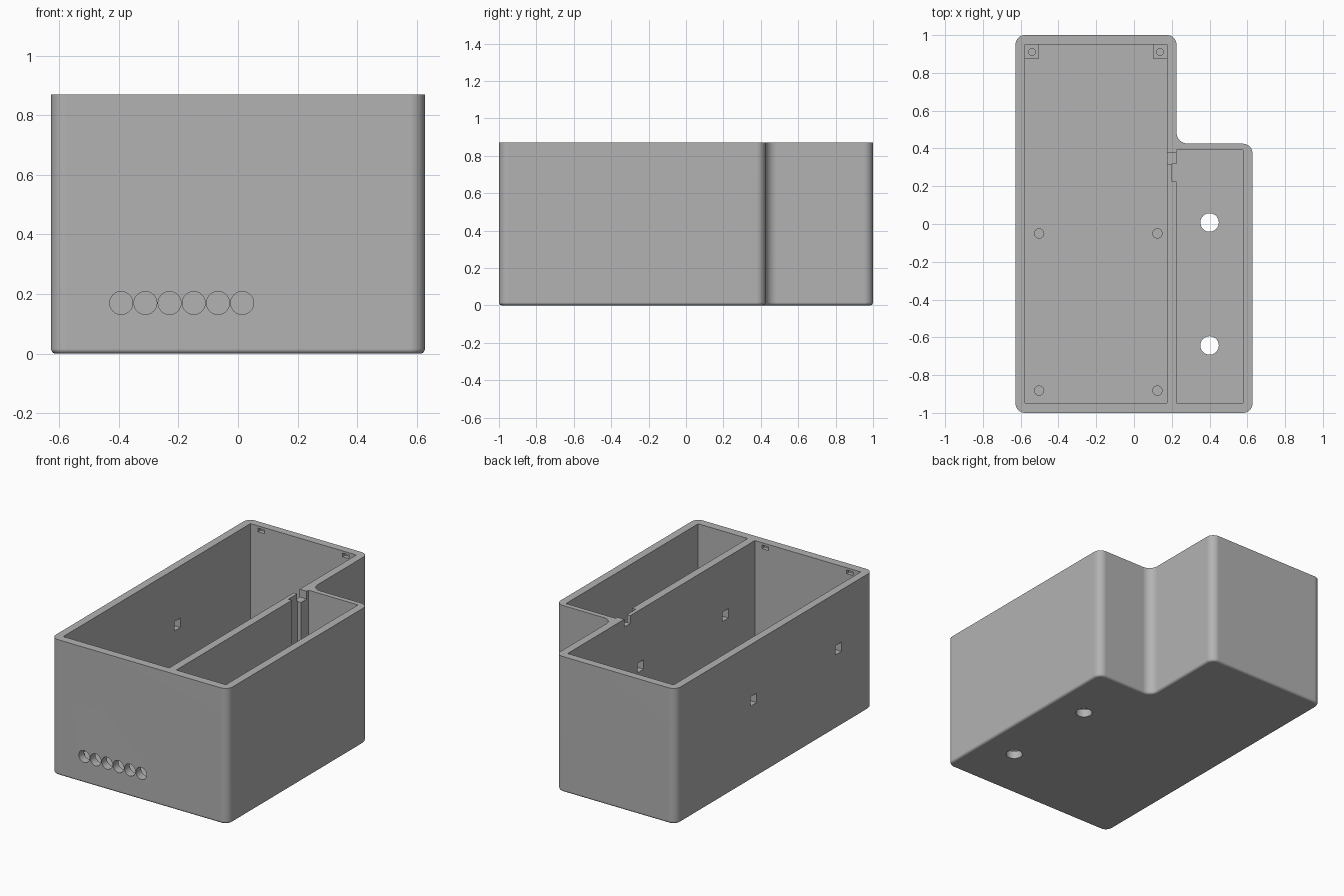
import bpy, bmesh
from math import cos, sin, pi, radians
from mathutils import Vector, Matrix

cube = bpy.data.objects.get("Cube")
if cube:
    bpy.data.objects.remove(cube, do_unlink=True)

grey = bpy.data.materials.new("plain grey")
grey.use_nodes = True
grey.diffuse_color = (0.45, 0.45, 0.45, 1)
grey.node_tree.nodes["Principled BSDF"].inputs["Base Color"].default_value = (0.45, 0.45, 0.45, 1)

HEIGHT, FLOOR, WALL = 0.87, 0.05, 0.05
LEFT, RIGHT, STEP_X, STEP_Y = -0.627, 0.627, 0.225, 0.425


def finish(name, bm):
    bmesh.ops.recalc_face_normals(bm, faces=bm.faces)
    mesh = bpy.data.meshes.new(name)
    bm.to_mesh(mesh)
    bm.free()
    mesh.materials.append(grey)
    obj = bpy.data.objects.new(name, mesh)
    bpy.context.collection.objects.link(obj)
    return obj


def box(name, x0, x1, y0, y1, z0, z1):
    bm = bmesh.new()
    bmesh.ops.create_cube(bm, size=1)
    bmesh.ops.scale(bm, vec=(x1 - x0, y1 - y0, z1 - z0), verts=bm.verts)
    bmesh.ops.translate(bm, vec=((x0 + x1) / 2, (y0 + y1) / 2, (z0 + z1) / 2), verts=bm.verts)
    return finish(name, bm)


def cylinder(name, centre, radius, depth, axis="Z"):
    bm = bmesh.new()
    bmesh.ops.create_cone(bm, cap_ends=True, segments=32, radius1=radius, radius2=radius, depth=depth)
    if axis == "Y":
        bmesh.ops.rotate(bm, matrix=Matrix.Rotation(pi / 2, 3, "X"), verts=bm.verts)
    bmesh.ops.translate(bm, vec=centre, verts=bm.verts)
    return finish(name, bm)


def cut(target, cutter):
    mod = target.modifiers.new("cut", "BOOLEAN")
    mod.operation, mod.solver, mod.object = "DIFFERENCE", "EXACT", cutter
    bpy.context.view_layer.objects.active = target
    bpy.ops.object.modifier_apply(modifier=mod.name)
    bpy.data.objects.remove(cutter, do_unlink=True)


def smooth(obj):
    bpy.ops.object.select_all(action="DESELECT")
    obj.select_set(True)
    bpy.context.view_layer.objects.active = obj
    bpy.ops.object.shade_smooth_by_angle(angle=radians(30))
    obj.modifiers.new("even shading", "WEIGHTED_NORMAL").keep_sharp = True


def rounded_outline(corners, steps=8):
    """Round each right-angled corner (x, y, radius) of a polygon."""
    points = []
    for i, (x, y, r) in enumerate(corners):
        p = Vector((x, y))
        a = (Vector(corners[i - 1][:2]) - p).normalized() * r
        b = (Vector(corners[(i + 1) % len(corners)][:2]) - p).normalized() * r
        for k in range(steps + 1):
            t = k / steps * pi / 2
            points.append(p + a * (1 - sin(t)) + b * (1 - cos(t)))
    return points


# Outer L-shaped body with a softened bottom edge
bm = bmesh.new()
outline = rounded_outline([(LEFT, -1, 0.05), (RIGHT, -1, 0.05), (RIGHT, STEP_Y, 0.05),
                           (STEP_X, STEP_Y, 0.06), (STEP_X, 1, 0.05), (LEFT, 1, 0.05)])
base = bm.faces.new([bm.verts.new((p.x, p.y, 0)) for p in outline])
top = bmesh.ops.extrude_face_region(bm, geom=[base])["geom"]
bmesh.ops.translate(bm, vec=(0, 0, HEIGHT), verts=[v for v in top if isinstance(v, bmesh.types.BMVert)])
bmesh.ops.recalc_face_normals(bm, faces=bm.faces)
bottom_edges = [e for e in bm.edges if all(v.co.z < 0.001 for v in e.verts)]
bmesh.ops.bevel(bm, geom=bottom_edges, offset=0.016, segments=4, profile=0.5, affect="EDGES")
case = finish("case_body", bm)

# Two compartments separated by a divider
INNER_L, DIV_L, DIV_R = LEFT + WALL, STEP_X - WALL, STEP_X
cut(case, box("main_cavity", INNER_L, DIV_L, -0.947, 0.95, FLOOR, 1))
cut(case, box("side_cavity", DIV_R, RIGHT - WALL, -0.947, 0.393, FLOOR, 1))

# Cable notch and vertical groove in the divider
cut(case, box("divider_groove", 0.2, 0.25, 0.225, 0.317, FLOOR, 1))
cut(case, box("divider_notch", 0.15, 0.25, 0.315, 0.375, HEIGHT - 0.05, 1))

# Square strap slots through the outer wall and the divider
for y in (0.21, -0.65):
    for x in (LEFT + WALL / 2, (DIV_L + DIV_R) / 2):
        cut(case, box("strap_slot", x - 0.04, x + 0.04, y - 0.03, y + 0.03, 0.475, 0.535))

# Small lid catches under the rim of the end walls
for x in (-0.5, 0.1):
    for y in (-0.947, 0.95):
        cut(case, box("lid_catch", x - 0.022, x + 0.022, y - 0.025, y + 0.025, 0.832, 0.855))

# Row of cable holes in the front
for i in range(6):
    cut(case, cylinder("cable_hole", (-0.392 + i * 0.0812, -0.97, 0.17), 0.0385, 0.15, "Y"))

# Mounting holes through the side floor
for y in (0.008, -0.643):
    cut(case, cylinder("floor_hole", (0.4, y, FLOOR / 2), 0.049, 0.2))
smooth(case)

# Round board standoffs
for x in (-0.502, 0.124):
    for y in (-0.05, -0.882):
        smooth(cylinder("board_standoff", (x, y, FLOOR + 0.025), 0.027, 0.07))

# Square screw posts in the back corners
for x in (INNER_L + 0.0375, DIV_L - 0.0375):
    post = box("corner_post", x - 0.0375, x + 0.0375, 0.875, 0.95, FLOOR - 0.01, 0.2)
    cut(post, cylinder("screw_hole", (x, 0.911, 0.2), 0.018, 0.2))
    smooth(post)
